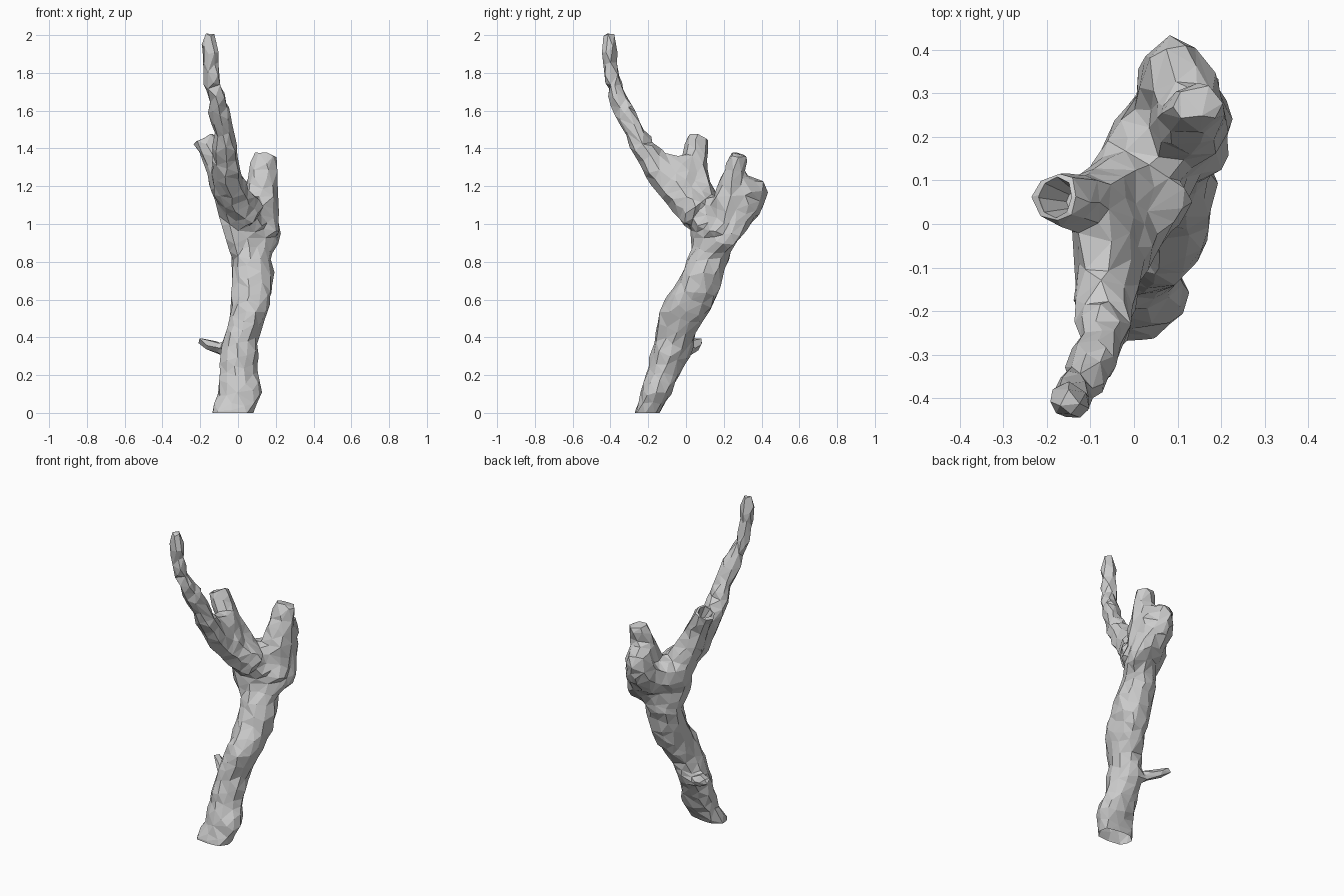
import bpy, bmesh, random
from math import cos, sin, tau
from mathutils import Vector

if "Cube" in bpy.data.objects:
    bpy.data.objects.remove(bpy.data.objects["Cube"])

random.seed(4)
UP = Vector((0, 0, 1))


def tube(bm, path, sides=9, level=False, rough=0.05, shear=None):
    """Closed tube through (x, y, z, rx, ry) stations with slightly gnarled rings."""
    rings = []
    for i, (x, y, z, rx, ry) in enumerate(path):
        a, b = path[max(i - 1, 0)], path[min(i + 1, len(path) - 1)]
        tangent = UP if level else Vector(b[:3]) - Vector(a[:3])
        turn = UP.rotation_difference(tangent.normalized())
        s = shear(z) if shear else 0
        ry = max(ry * ry - (s * rx) ** 2, .0001) ** .5
        ring = []
        for k in range(sides):
            ang = tau * k / sides
            j = 1.02 + random.uniform(-rough, rough)
            off = Vector((rx * cos(ang) * j, (ry * sin(ang) + s * rx * cos(ang)) * j, 0))
            ring.append(bm.verts.new(Vector((x, y, z)) + turn @ off))
        rings.append(ring)
    for lo, hi in zip(rings, rings[1:]):
        for k in range(sides):
            n = (k + 1) % sides
            bm.faces.new((lo[k], lo[n], hi[n], hi[k]))
    bm.faces.new(rings[0][::-1])
    bm.faces.new(rings[-1])


def limb(points, **kw):
    """Tube with rings across its path; ry defaults to rx."""
    tube(bm, [(p[0], p[1], p[2], p[3], p[-1]) for p in points], **kw)


def stack(outline, **kw):
    """Tube of level rings given as height, x extent, y extent."""
    tube(bm, [((a + b) / 2, (c + d) / 2, z, (b - a) / 2, (d - c) / 2)
              for z, a, b, c, d in outline], level=True, **kw)


def to_object(bm, name):
    bmesh.ops.recalc_face_normals(bm, faces=bm.faces)
    mesh = bpy.data.meshes.new(name)
    bm.to_mesh(mesh)
    bm.free()
    ob = bpy.data.objects.new(name, mesh)
    bpy.context.collection.objects.link(ob)
    return ob


def bake(ob):
    """Replace the mesh by its modified version."""
    dg = bpy.context.evaluated_depsgraph_get()
    mesh = bpy.data.meshes.new_from_object(ob.evaluated_get(dg))
    ob.modifiers.clear()
    ob.data = mesh


bm = bmesh.new()

# Trunk
stack([(-.06, -.14, .08, -.28, -.15), (0, -.14, .085, -.268, -.14),
       (.1, -.1, .118, -.245, -.08), (.25, -.095, .095, -.20, -.01),
       (.35, -.09, .10, -.175, .035), (.45, -.06, .125, -.15, .07),
       (.54, -.04, .16, -.14, .12), (.62, -.03, .175, -.09, .165),
       (.72, -.03, .185, -.03, .20), (.81, -.035, .175, .005, .225),
       (.93, -.07, .23, .03, .29), (1.02, -.09, .215, .015, .35),
       (1.09, -.08, .18, .04, .34), (1.14, -.03, .15, .09, .27)],
      sides=11, shear=lambda z: .55 if z > .9 else 0)
# Swollen fork below the front limb and side stub
stack([(.98, -.07, .14, .03, .2), (1.07, -.105, .11, -.01, .17),
       (1.16, -.12, .05, -.105, .135), (1.25, -.14, .015, -.185, .105),
       (1.33, -.135, -.02, -.2, .07), (1.365, -.12, -.05, -.13, .02)], sides=10)
# Swollen fork below the back stump and knob
stack([(.95, .02, .22, .1, .29), (1.08, .01, .21, .14, .385),
       (1.17, .03, .2, .165, .42), (1.23, .045, .195, .18, .37),
       (1.28, .08, .19, .195, .3)], sides=10, shear=lambda z: -.3)

# Long front limb
limb([(.03, .08, 1.05, .11), (-.03, -.01, 1.15, .09), (-.065, -.13, 1.275, .077),
      (-.07, -.225, 1.41, .058), (-.08, -.275, 1.5, .047), (-.09, -.315, 1.575, .052),
      (-.11, -.36, 1.66, .042), (-.14, -.382, 1.74, .043), (-.147, -.405, 1.88, .038),
      (-.147, -.405, 1.97, .033), (-.147, -.405, 2.005, .025)], sides=8, rough=.1)
# Side stub with a hollow end
limb([(0, .08, 1.08, .10), (-.075, .05, 1.22, .078), (-.12, .045, 1.34, .06),
      (-.18, .062, 1.455, .057, .064)], sides=8, rough=.03)
# Broken back stump
limb([(.09, .22, 1.04, .10), (.12, .235, 1.15, .09), (.13, .245, 1.26, .07, .058),
      (.15, .277, 1.37, .066, .044)], sides=8)
# Rear knob
limb([(.10, .23, 1.04, .10), (.10, .32, 1.11, .095), (.09, .36, 1.18, .07),
      (.085, .378, 1.23, .045)], sides=7)
# Small twig
limb([(-.03, -.04, .32, .045, .05), (-.10, .005, .34, .03, .045),
      (-.15, .045, .36, .022, .036), (-.203, .072, .388, .02, .026)], sides=6)
tree = to_object(bm, "tree_trunk")

# Fuse the limbs, add bark lumps, then reduce to irregular low-poly facets
fuse = tree.modifiers.new("fuse", 'REMESH')
fuse.mode = 'VOXEL'
fuse.voxel_size = .012
soften = tree.modifiers.new("soften", 'SMOOTH')
soften.factor = .5
soften.iterations = 5
bark = tree.modifiers.new("bark", 'DISPLACE')
bark.texture = bpy.data.textures.new("bark_lumps", 'CLOUDS')
bark.texture.noise_scale = .09
bark.strength = .03
bark.mid_level = .45
bake(tree)
reduce = tree.modifiers.new("reduce", 'DECIMATE')
reduce.ratio = 1000 / sum(len(p.vertices) - 2 for p in tree.data.polygons)
bake(tree)

# Hollow in the side stub
bm = bmesh.new()
limb([(-.135, .052, 1.37, .022), (-.178, .061, 1.45, .041, .046),
      (-.21, .07, 1.515, .046, .052)], sides=8, rough=.03)
cutter = to_object(bm, "hollow_cutter")
cutter.hide_render = True
cut = tree.modifiers.new("hollow", 'BOOLEAN')
cut.operation = 'DIFFERENCE'
cut.solver = 'EXACT'
cut.object = cutter
bake(tree)
bpy.data.objects.remove(cutter)

# Saw off the open base at ground level
bm = bmesh.new()
bm.from_mesh(tree.data)
bmesh.ops.bisect_plane(bm, geom=bm.verts[:] + bm.edges[:] + bm.faces[:],
                       plane_co=(0, 0, 0), plane_no=UP, clear_inner=True)
bm.to_mesh(tree.data)
bm.free()
for p in tree.data.polygons:
    p.use_smooth = False
